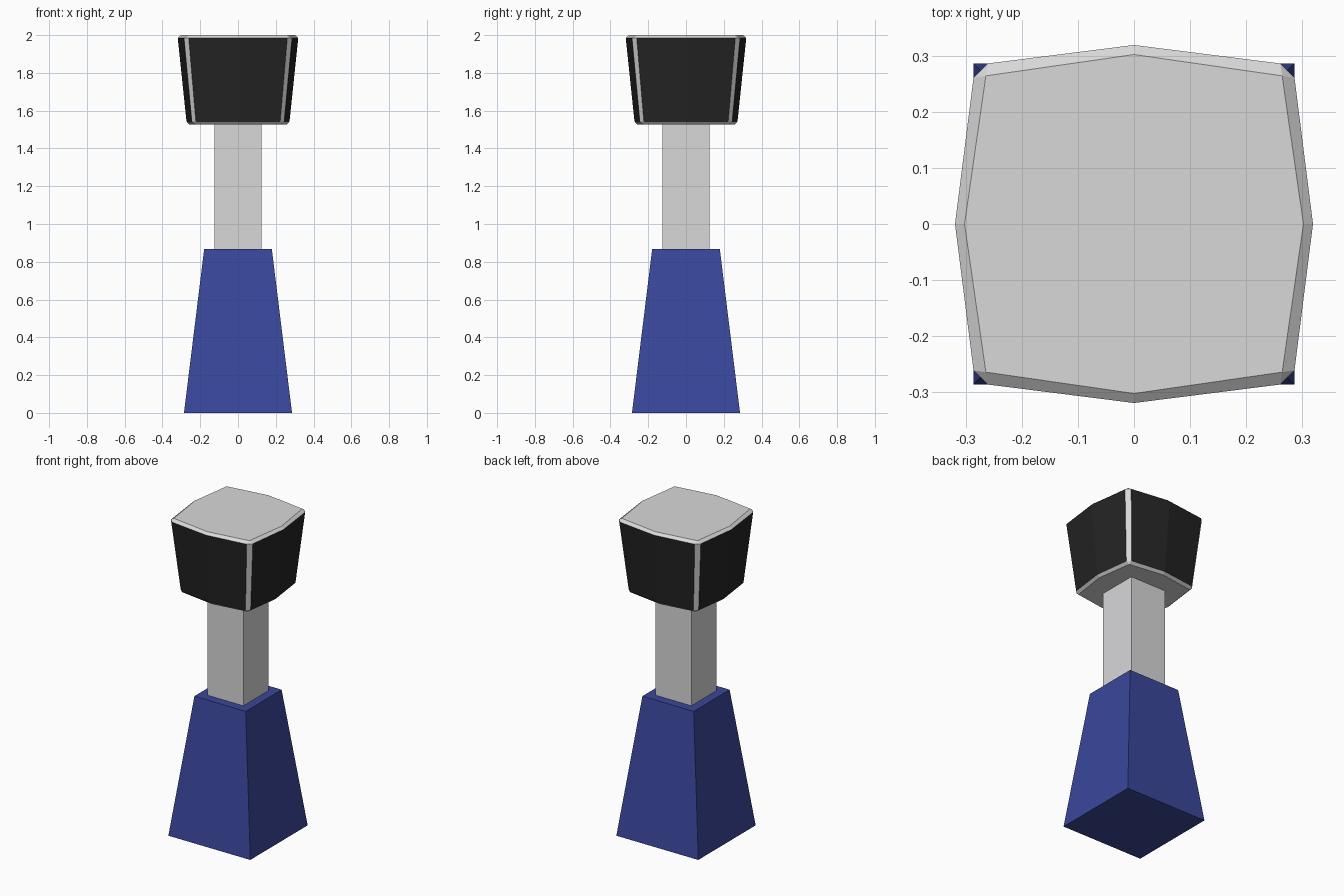
import bpy, bmesh

if "Cube" in bpy.data.objects:
    bpy.data.objects.remove(bpy.data.objects["Cube"])


def material(name, rgb):
    m = bpy.data.materials.new(name)
    m.diffuse_color = (*rgb, 1)
    m.use_nodes = True
    m.node_tree.nodes["Principled BSDF"].inputs["Base Color"].default_value = m.diffuse_color
    return m


BLUE = material("blue", (0.042, 0.063, 0.328))
GREY = material("light grey", (0.69, 0.69, 0.70))
BLACK = material("black", (0.018, 0.018, 0.018))


def square(h):
    return [(h, -h), (h, h), (-h, h), (-h, -h)]


def loft(name, rings, mats, rule=None):
    """Skin a stack of (z, outline) rings; rule(face) picks the material index."""
    bm = bmesh.new()
    loops = [[bm.verts.new((x, y, z)) for x, y in pts] for z, pts in rings]
    n = len(loops[0])
    for a, b in zip(loops, loops[1:]):
        for i in range(n):
            j = (i + 1) % n
            bm.faces.new((a[i], a[j], b[j], b[i]))
    bm.faces.new(loops[0][::-1])
    bm.faces.new(loops[-1])
    # merge doubled corner points
    bmesh.ops.remove_doubles(bm, verts=bm.verts[:], dist=0.0005)
    bmesh.ops.recalc_face_normals(bm, faces=bm.faces[:])
    if rule:
        for f in bm.faces:
            f.material_index = rule(f)
    mesh = bpy.data.meshes.new(name)
    bm.to_mesh(mesh)
    bm.free()
    for m in mats:
        mesh.materials.append(m)
    ob = bpy.data.objects.new(name, mesh)
    bpy.context.collection.objects.link(ob)
    return ob


def bowed(mid, ca, cb):
    """Square outline with pointed sides and cut corners (ca, cb)."""
    pts = []
    quarter = [(mid, 0), (ca, cb), (cb, ca)]
    for _ in range(4):
        pts += quarter
        quarter = [(-y, x) for x, y in quarter]
    return pts


# tapered base and square post
loft("base", [(0, square(0.286)), (0.868, square(0.179))], [BLUE])
loft("post", [(0.86, square(0.125)), (1.54, square(0.125))], [GREY])


# flared head: dark side panels, light bevelled edges and caps
def panel_rule(f):
    c, n = f.calc_center_median(), f.normal
    upright = 1.6 < c.z < 1.9
    corner = min(abs(n.x), abs(n.y)) > 0.5
    return 1 if upright and not corner else 0


S = 0.855  # bottom of the head relative to its top
loft("head", [
    (1.527, bowed(0.302 * S, 0.264 * S, 0.264 * S)),
    (1.543, bowed(0.319 * S, 0.286 * S, 0.261 * S)),
    (1.985, bowed(0.319, 0.286, 0.261)),
    (2.0, bowed(0.302, 0.264, 0.264)),
], [GREY, BLACK], panel_rule)
